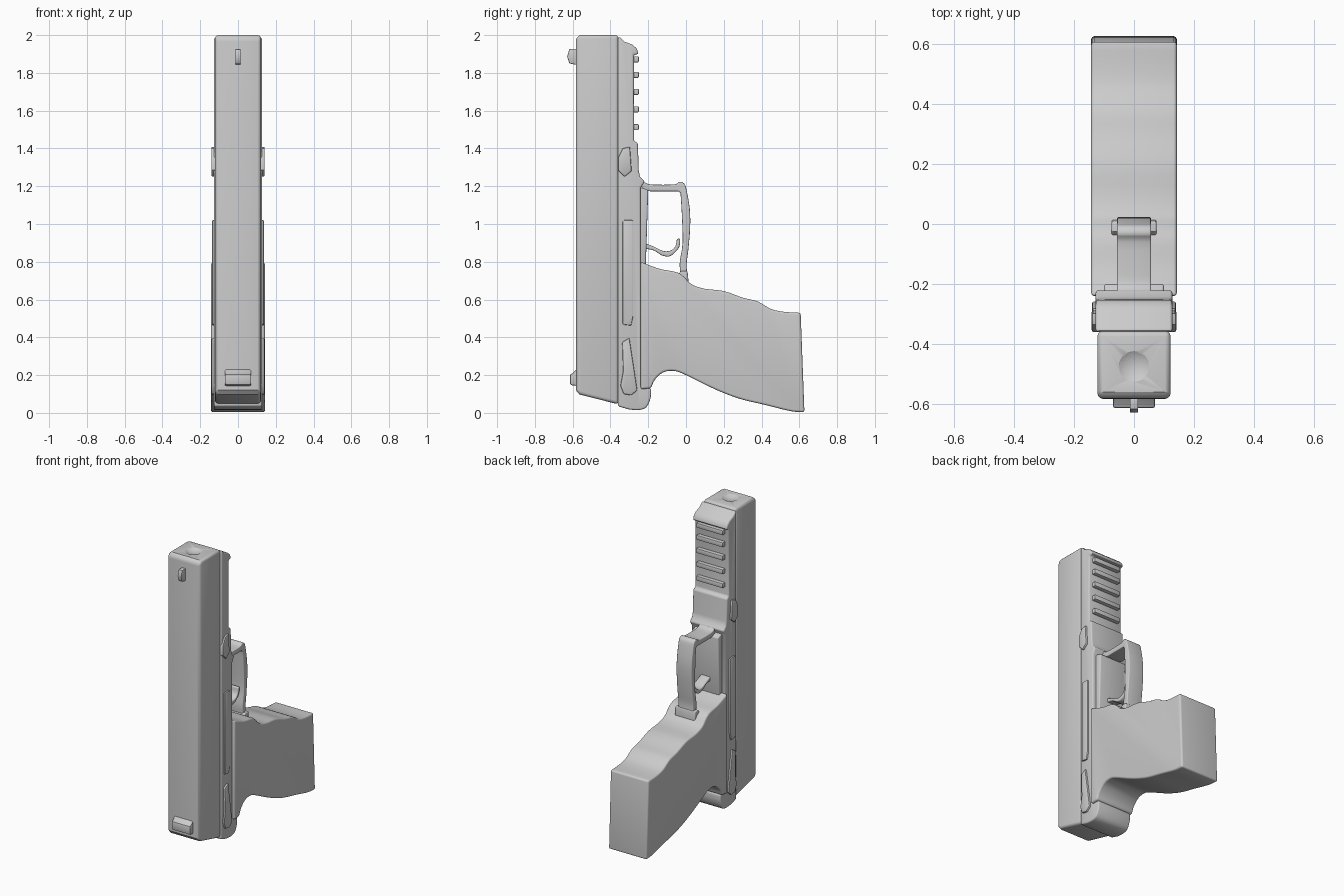
import bpy, bmesh, math
from mathutils import Vector


def finish(ob):
    bpy.ops.object.select_all(action='DESELECT')
    ob.select_set(True)
    bpy.context.view_layer.objects.active = ob
    bpy.ops.object.shade_smooth_by_angle(angle=math.radians(32))


def extrude(name, pts, x0, x1, bevel=0.0, seg=3, limit=50):
    """Side profile in (y, z), extruded along x, sharp edges bevelled."""
    bm = bmesh.new()
    face = bm.faces.new([bm.verts.new((x0, y, z)) for y, z in pts])
    res = bmesh.ops.extrude_face_region(bm, geom=[face])
    moved = [v for v in res['geom'] if isinstance(v, bmesh.types.BMVert)]
    bmesh.ops.translate(bm, vec=(x1 - x0, 0, 0), verts=moved)
    bmesh.ops.recalc_face_normals(bm, faces=bm.faces[:])
    if bevel:
        edges = [e for e in bm.edges if e.is_manifold
                 and e.calc_face_angle(0) > math.radians(limit)]
        bmesh.ops.bevel(bm, geom=edges, offset=bevel, segments=seg, profile=0.5,
                        affect='EDGES', clamp_overlap=True)
    me = bpy.data.meshes.new(name)
    bm.to_mesh(me)
    bm.free()
    ob = bpy.data.objects.new(name, me)
    bpy.context.collection.objects.link(ob)
    finish(ob)
    return ob


def smooth(pts, n=3):
    """Open Catmull-Rom curve through the points."""
    p = [Vector(q) for q in pts]
    p = [2 * p[0] - p[1]] + p + [2 * p[-1] - p[-2]]
    out = []
    for a, b, c, d in zip(p, p[1:], p[2:], p[3:]):
        for k in range(n):
            t = k / n
            out.append(0.5 * (2 * b + (c - a) * t + (2 * a - 5 * b + 4 * c - d) * t * t
                              + (3 * b - a - 3 * c + d) * t ** 3))
    return [tuple(q) for q in out + [p[-2]]]


# Slide with a shallow round dent in its end
slide = extrude("slide", [(-0.357, 2.0), (-0.56, 2.0), (-0.583, 1.985), (-0.583, 0.12),
                          (-0.565, 0.098), (-0.357, 0.045)], -0.122, 0.122, 0.018)
bpy.ops.mesh.primitive_uv_sphere_add(segments=48, ring_count=32, radius=0.1,
                                     location=(0, -0.475, 2.086))
cutter = bpy.context.object
cut = slide.modifiers.new("dent", 'BOOLEAN')
cut.object = cutter
cut.solver = 'EXACT'
bpy.context.view_layer.objects.active = slide
bpy.ops.object.modifier_apply(modifier=cut.name)
bpy.data.objects.remove(cutter)
finish(slide)

# Lower frame with rounded tail
tail = smooth([(-0.185, 0.13), (-0.187, 0.08), (-0.21, 0.03), (-0.25, 0.015), (-0.30, 0.018)])
extrude("frame", [(-0.36, 1.99), (-0.345, 1.985), (-0.325, 1.965), (-0.285, 1.95),
                  (-0.262, 1.93), (-0.25, 1.90), (-0.276, 1.895), (-0.276, 1.44),
                  (-0.255, 1.43), (-0.25, 1.28), (-0.243, 1.25), (-0.218, 1.225),
                  (-0.24, 1.19), (-0.24, 0.14)] + tail + [(-0.36, 0.035)],
        -0.128, 0.128, 0.014)
extrude("inner_frame", [(-0.26, 1.20), (-0.2, 1.18), (-0.213, 0.77), (-0.26, 0.77)], -0.1, 0.1, 0.008)

# Ribs under the front of the frame
for i, z in enumerate((1.872, 1.79, 1.70, 1.607, 1.513)):
    extrude(f"rail_rib_{i}", [(-0.285, z - 0.016), (-0.25, z - 0.016),
                              (-0.25, z + 0.016), (-0.285, z + 0.016)], -0.1, 0.1, 0.005, 2)

# Grip
front = smooth([(-0.24, 0.80), (-0.19, 0.78), (-0.13, 0.76), (-0.05, 0.745), (-0.01, 0.72),
                (0.03, 0.68), (0.10, 0.657), (0.20, 0.645), (0.30, 0.61), (0.38, 0.59),
                (0.45, 0.55), (0.52, 0.535), (0.607, 0.53)])
back = smooth([(0.627, 0.003), (0.55, 0.01), (0.42, 0.042), (0.30, 0.07), (0.20, 0.105),
               (0.10, 0.15), (0.0, 0.20), (-0.06, 0.222), (-0.12, 0.215), (-0.165, 0.175),
               (-0.185, 0.13)])
extrude("grip", front + back + [(-0.24, 0.125)], -0.143, 0.143, 0.026, 4)

# Trigger guard and its foot
outer = smooth([(-0.235, 1.24), (-0.205, 1.213), (-0.15, 1.208), (-0.06, 1.21), (-0.035, 1.223),
                (-0.01, 1.215), (0.003, 1.18), (0.02, 1.08), (0.022, 0.98), (0.012, 0.86),
                (0.003, 0.78), (0.012, 0.69)])
inner = smooth([(-0.03, 0.73), (-0.033, 0.80), (-0.018, 0.90), (-0.022, 1.05), (-0.029, 1.165)])
extrude("trigger_guard", outer + inner + [(-0.04, 1.173), (-0.19, 1.173), (-0.235, 1.19)],
        -0.057, 0.057, 0.009)
extrude("guard_foot", [(-0.045, 0.73), (-0.025, 0.752), (0.008, 0.752), (0.014, 0.69)],
        -0.075, 0.075, 0.006)

# Trigger
lever = smooth([(-0.22, 0.90), (-0.17, 0.88), (-0.12, 0.857), (-0.08, 0.86), (-0.055, 0.885),
                (-0.048, 0.922)])
lever += smooth([(-0.03, 0.922), (-0.035, 0.88), (-0.06, 0.848), (-0.09, 0.828),
                 (-0.13, 0.835), (-0.17, 0.86), (-0.22, 0.87)])
extrude("trigger", lever, -0.035, 0.035, 0.006)

# Sights
extrude("front_sight", [(-0.575, 1.928), (-0.618, 1.926), (-0.629, 1.885), (-0.617, 1.85),
                        (-0.575, 1.842)], -0.014, 0.014, 0.004, 2)
extrude("rear_sight", [(-0.575, 0.238), (-0.60, 0.21), (-0.614, 0.205), (-0.614, 0.148),
                       (-0.575, 0.142)], -0.07, 0.07, 0.008, 2)

# Side controls, repeated on both sides
controls = {
    "long_catch": ([(-0.335, 1.02), (-0.28, 1.02), (-0.28, 0.51), (-0.29, 0.462),
                    (-0.335, 0.468)], 0.138),
    "takedown_lever": ([(-0.36, 1.285), (-0.36, 1.35), (-0.335, 1.40), (-0.297, 1.41),
                        (-0.288, 1.28), (-0.325, 1.25)], 0.141),
    "safety_lever": ([(-0.338, 0.375), (-0.30, 0.397), (-0.27, 0.20), (-0.258, 0.12),
                      (-0.29, 0.093), (-0.33, 0.10), (-0.347, 0.145), (-0.333, 0.22)], 0.14),
}
for name, (pts, x) in controls.items():
    for side, s in (("right", 1), ("left", -1)):
        extrude(f"{name}_{side}", pts, s * 0.115, s * x, 0.006, 2)
